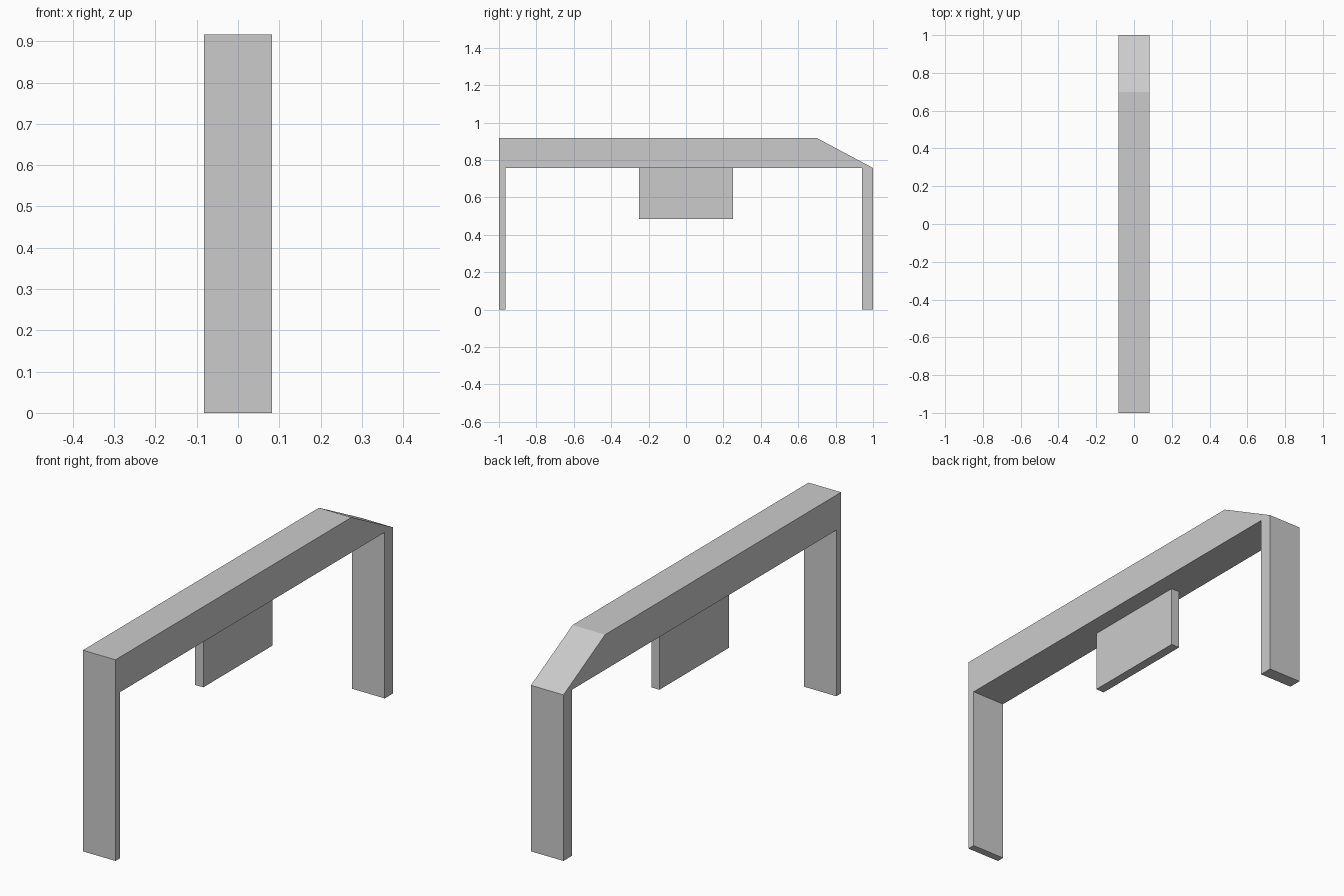
import bpy
import bmesh

if "Cube" in bpy.data.objects:
    bpy.data.objects.remove(bpy.data.objects["Cube"])

HALF_WIDTH = 0.082
TOP, UNDERSIDE, PANEL_BOTTOM = 0.917, 0.757, 0.483


def extrude_profile(name, profile, x_min, x_max):
    """Extrude a closed (y, z) outline along x."""
    bm = bmesh.new()
    face = bm.faces.new([bm.verts.new((x_min, y, z)) for y, z in profile])
    result = bmesh.ops.extrude_face_region(bm, geom=[face])
    moved = [v for v in result["geom"] if isinstance(v, bmesh.types.BMVert)]
    bmesh.ops.translate(bm, verts=moved, vec=(x_max - x_min, 0, 0))
    bmesh.ops.recalc_face_normals(bm, faces=bm.faces)
    mesh = bpy.data.meshes.new(name)
    bm.to_mesh(mesh)
    bm.free()
    obj = bpy.data.objects.new(name, mesh)
    bpy.context.collection.objects.link(obj)
    return obj


# Portal frame: thin front leg, thicker back leg, beam with sloped back end
extrude_profile("portal_frame", [
    (-1, 0), (-0.966, 0), (-0.966, UNDERSIDE), (0.94, UNDERSIDE),
    (0.94, 0), (1, 0), (1, UNDERSIDE), (0.70, TOP), (-1, TOP),
], -HALF_WIDTH, HALF_WIDTH)

# Panel hanging under the beam, set to the left of centre
extrude_profile("hanging_panel", [
    (-0.25, PANEL_BOTTOM), (0.25, PANEL_BOTTOM),
    (0.25, UNDERSIDE), (-0.25, UNDERSIDE),
], -HALF_WIDTH / 2, 0)
